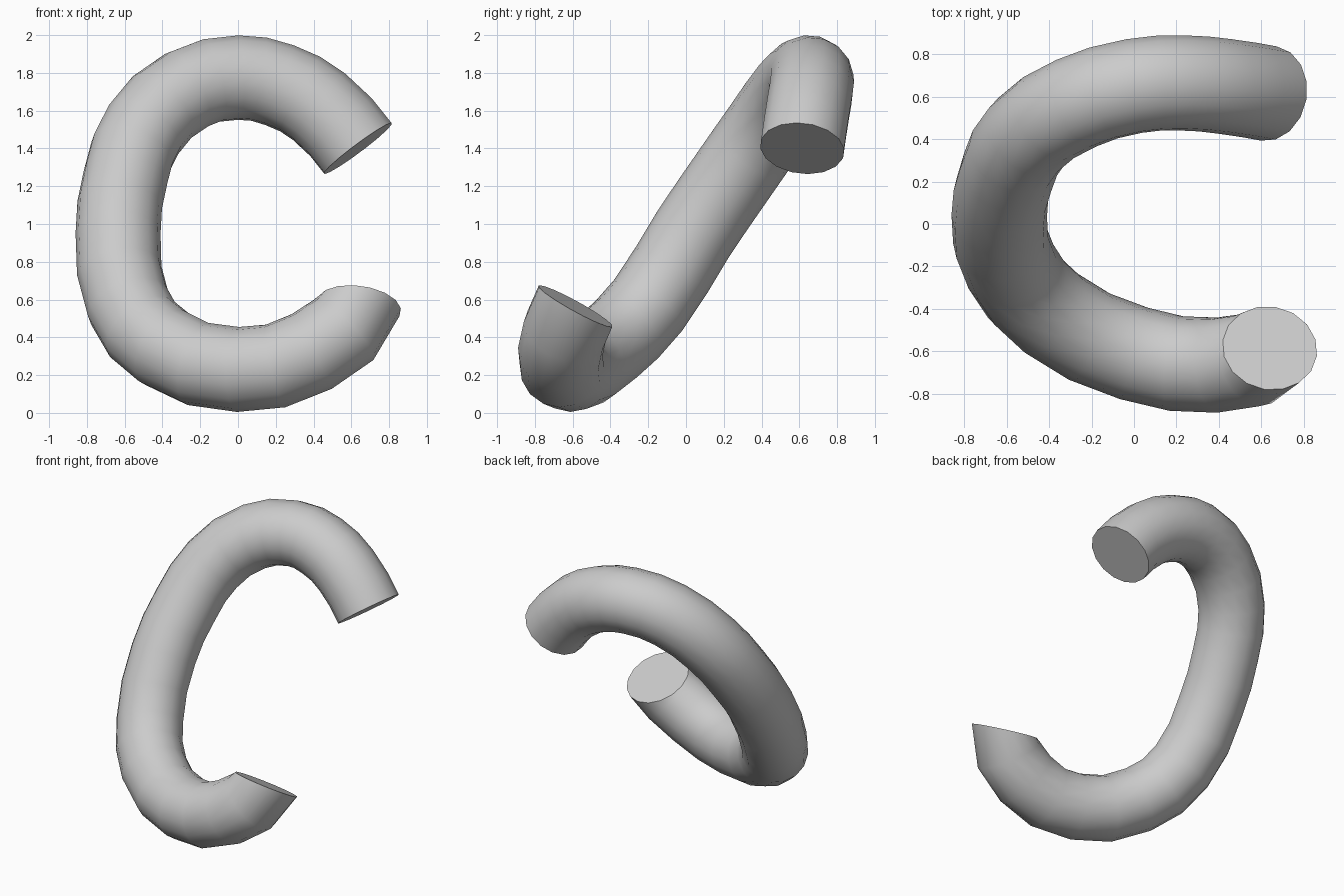
import bpy
from mathutils import Vector

if "Cube" in bpy.data.objects:
    bpy.data.objects.remove(bpy.data.objects["Cube"])

# Centre line of the bent tube, from the upper open end to the lower one
PATH = [
    (0.635, 0.615, 1.40), (0.43, 0.648, 1.62), (0.22, 0.665, 1.735), (0.0, 0.65, 1.775),
    (-0.27, 0.57, 1.71), (-0.50, 0.42, 1.50), (-0.595, 0.245, 1.25),
    (-0.635, 0.04, 0.95), (-0.58, -0.20, 0.57), (-0.39, -0.42, 0.345),
    (0.0, -0.61, 0.23), (0.39, -0.665, 0.325), (0.64, -0.585, 0.565),
]
START_DIR = Vector((0.59, -0.10, -0.79))
END_DIR = Vector((0.12, 0.48, 0.87))
RADIUS = 0.225

curve = bpy.data.curves.new("bent_tube", 'CURVE')
curve.dimensions = '3D'
curve.resolution_u = 2
curve.bevel_depth = RADIUS
curve.bevel_resolution = 6
curve.use_fill_caps = True
spline = curve.splines.new('BEZIER')
spline.bezier_points.add(len(PATH) - 1)
for bp, co in zip(spline.bezier_points, PATH):
    bp.co = co
    bp.handle_left_type = bp.handle_right_type = 'AUTO'

tube = bpy.data.objects.new("bent_tube", curve)
bpy.context.collection.objects.link(tube)
bpy.context.view_layer.update()

# Aim the two open ends
for bp, d in ((spline.bezier_points[0], -START_DIR), (spline.bezier_points[-1], END_DIR)):
    bp.handle_left_type = bp.handle_right_type = 'FREE'
    bp.handle_left = bp.co - d * 0.1
    bp.handle_right = bp.co + d * 0.1

# Smooth wall with crisp flat end caps
bpy.context.view_layer.objects.active = tube
tube.select_set(True)
bpy.ops.object.convert(target='MESH')
bpy.ops.object.shade_smooth_by_angle()
